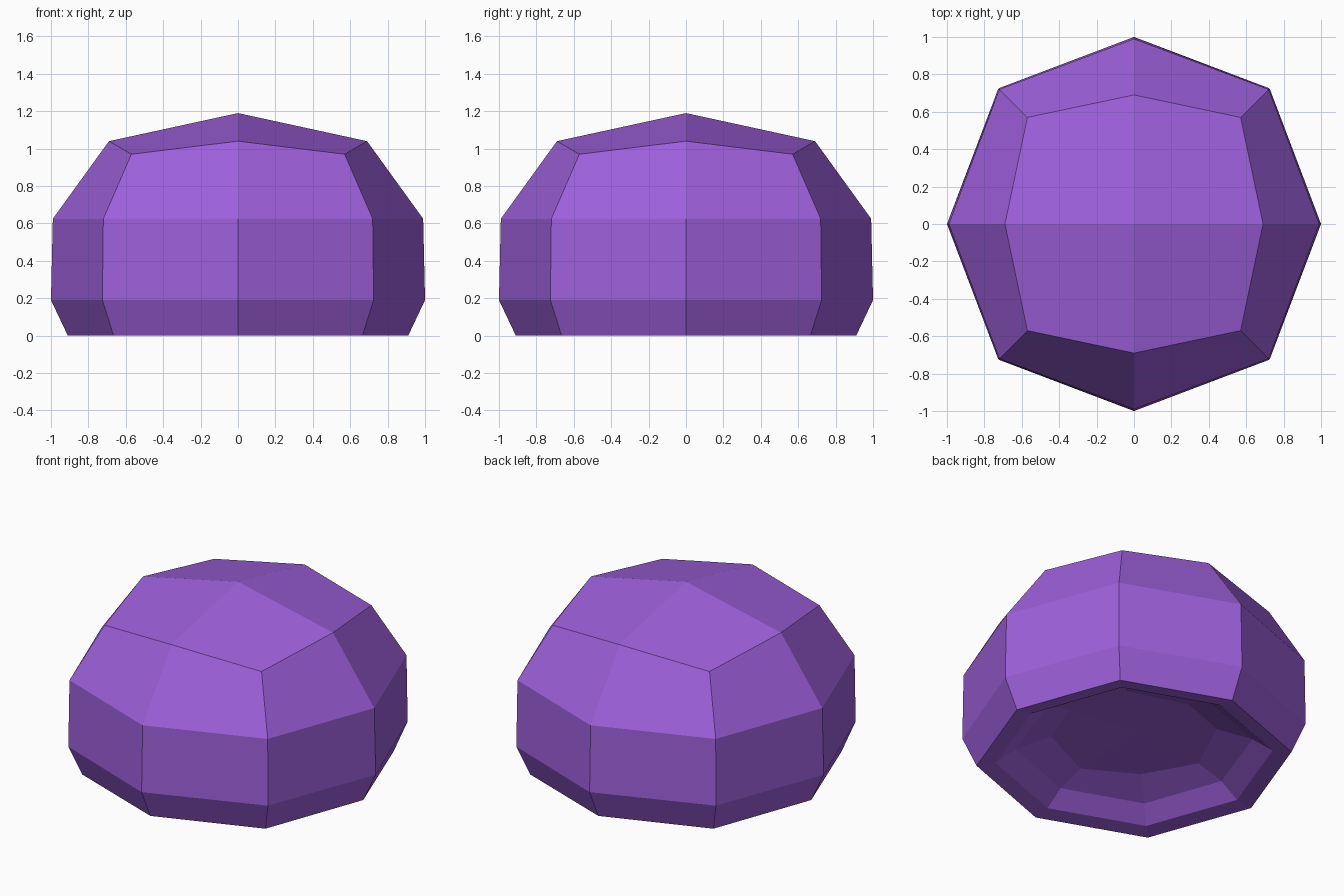
import bpy
import bmesh

# Remove the default cube
cube = bpy.data.objects.get("Cube")
if cube:
    bpy.data.objects.remove(cube, do_unlink=True)

# Material
purple = bpy.data.materials.new("purple")
purple.use_nodes = True
colour = (0.342, 0.117, 0.716, 1.0)
purple.diffuse_color = colour
purple.node_tree.nodes["Principled BSDF"].inputs["Base Color"].default_value = colour

# Rounded octagon rings from crown to hollow: side reach, side z, corner reach, corner z
CROWN_Z = 1.19
HOLLOW_Z = 0.19
RINGS = [
    (0.69, 1.04, 0.57, 0.97),
    (0.99, 0.625, 0.72, 0.625),
    (1.00, 0.19, 0.725, 0.19),
    (0.91, 0.0, 0.665, 0.0),
    (0.80, 0.015, 0.585, 0.015),
    (0.68, 0.10, 0.50, 0.10),
    (0.50, 0.155, 0.35, 0.18),
]
DIRECTIONS = [(1, 0), (1, 1), (0, 1), (-1, 1), (-1, 0), (-1, -1), (0, -1), (1, -1)]


def add_ring(bm, side, side_z, corner, corner_z):
    ring = []
    for dx, dy in DIRECTIONS:
        is_corner = dx != 0 and dy != 0
        reach, z = (corner, corner_z) if is_corner else (side, side_z)
        ring.append(bm.verts.new((dx * reach, dy * reach, z)))
    return ring


def cap(bm, ring, z):
    """Close a ring with four quads, each spanning one corner."""
    centre = bm.verts.new((0, 0, z))
    for i in range(0, 8, 2):
        bm.faces.new((centre, ring[i], ring[i + 1], ring[(i + 2) % 8]))


# Domed cap with a shallow hollow underneath
bm = bmesh.new()
rings = [add_ring(bm, *r) for r in RINGS]
for upper, lower in zip(rings, rings[1:]):
    for i in range(8):
        j = (i + 1) % 8
        bm.faces.new((upper[i], lower[i], lower[j], upper[j]))
cap(bm, rings[0], CROWN_Z)
cap(bm, rings[-1], HOLLOW_Z)
bmesh.ops.recalc_face_normals(bm, faces=bm.faces[:])

mesh = bpy.data.meshes.new("domed_cap")
bm.to_mesh(mesh)
bm.free()
mesh.materials.append(purple)
domed_cap = bpy.data.objects.new("domed_cap", mesh)
bpy.context.collection.objects.link(domed_cap)
